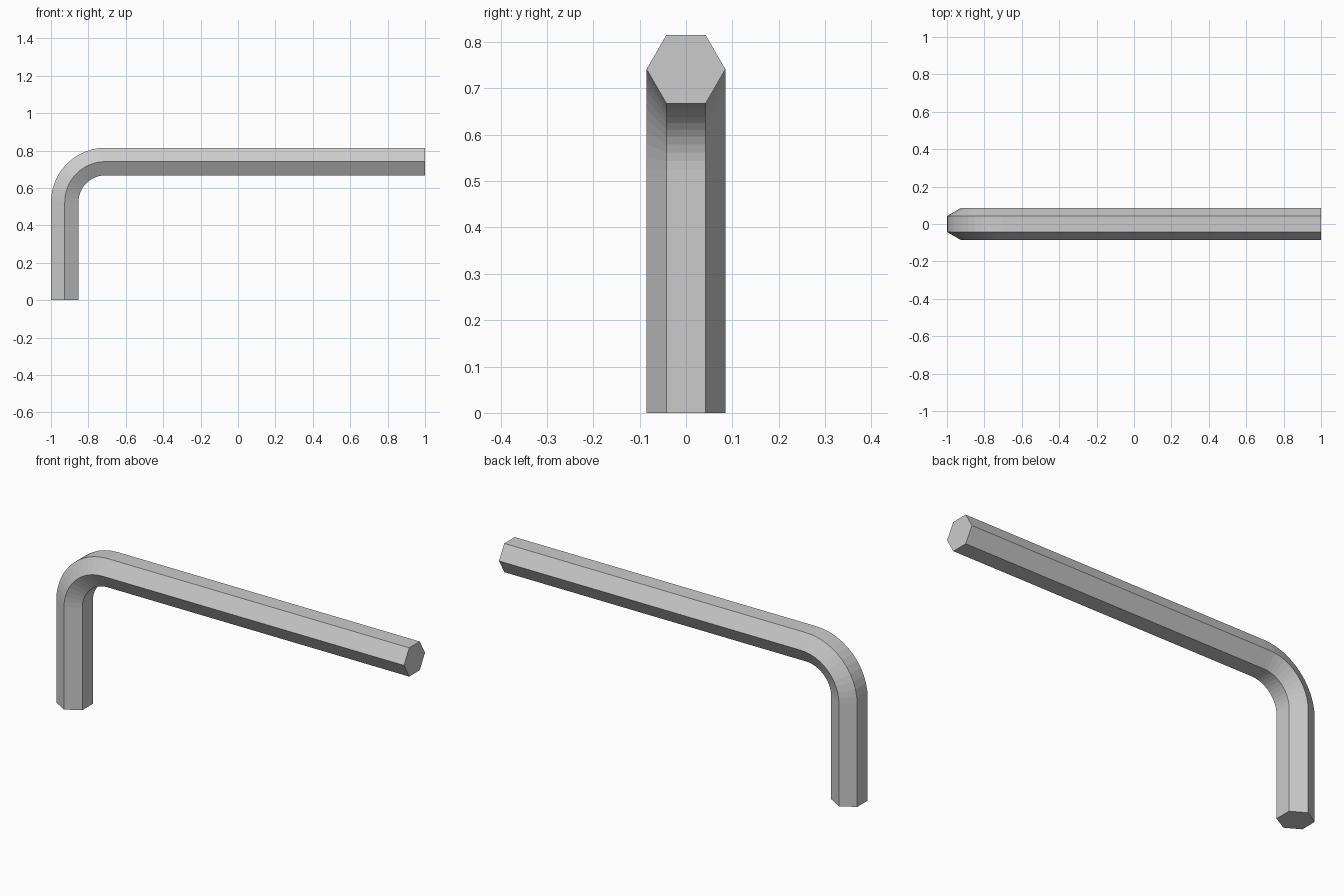
import bpy, bmesh
from math import sin, cos, pi

if "Cube" in bpy.data.objects:
    bpy.data.objects.remove(bpy.data.objects["Cube"])

R = 0.085                     # hexagon corner radius
A = R * cos(pi / 6)           # half width across flats
TOP, BEND = 0.815, 0.217      # top height, centreline bend radius
STEPS = 12
cx, cz = -1 + A + BEND, TOP - A - BEND   # bend centre

# Centreline stations: x, z and outward normal of the bend
path = [(-1 + A, 0.0, -1.0, 0.0)]
for i in range(STEPS + 1):
    a = pi / 2 * i / STEPS
    nx, nz = -cos(a), sin(a)
    path.append((cx + BEND * nx, cz + BEND * nz, nx, nz))
path.append((1.0, TOP - A, 0.0, 1.0))

# Sweep the hexagon along the stations
bm = bmesh.new()
rings = []
for x, z, nx, nz in path:
    ring = []
    for k in range(6):
        n, y = R * sin(k * pi / 3), R * cos(k * pi / 3)
        ring.append(bm.verts.new((x + nx * n, y, z + nz * n)))
    rings.append(ring)
for r, s in zip(rings, rings[1:]):
    for k in range(6):
        j = (k + 1) % 6
        bm.faces.new((r[k], r[j], s[j], s[k]))

# Flat end caps
bm.faces.new(rings[0])
bm.faces.new(rings[-1])
bmesh.ops.recalc_face_normals(bm, faces=bm.faces)

mesh = bpy.data.meshes.new("hex_key")
bm.to_mesh(mesh)
bm.free()
key = bpy.data.objects.new("hex_key", mesh)
bpy.context.collection.objects.link(key)
